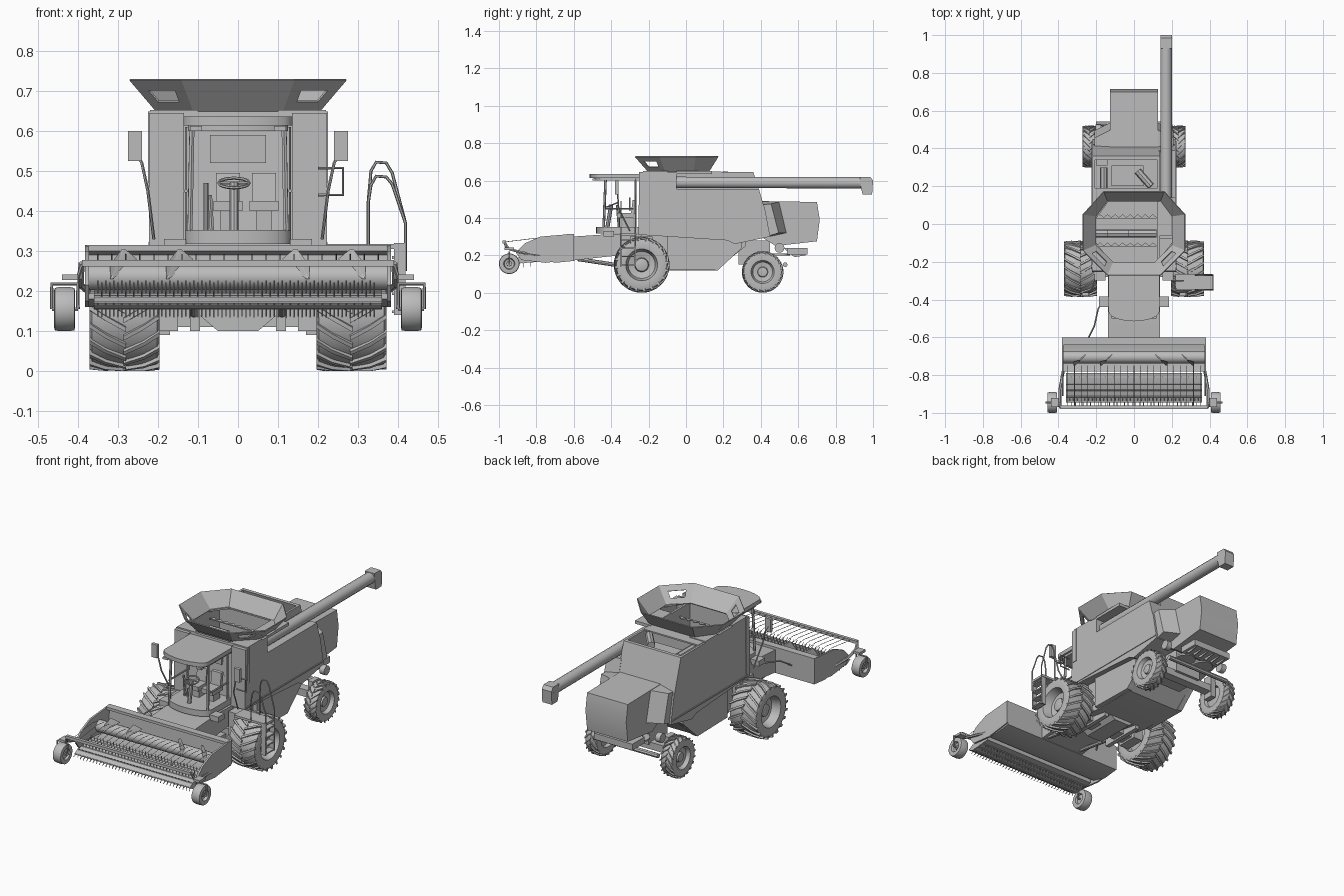
import bpy, bmesh, math

if "Cube" in bpy.data.objects:
    bpy.data.objects.remove(bpy.data.objects["Cube"], do_unlink=True)

grey = bpy.data.materials.new("plain_grey")
grey.use_nodes = True
grey.diffuse_color = (0.5, 0.5, 0.5, 1)
grey.node_tree.nodes["Principled BSDF"].inputs["Base Color"].default_value = (0.5, 0.5, 0.5, 1)


def link(name, me):
    ob = bpy.data.objects.new(name, me)
    bpy.context.collection.objects.link(ob)
    me.materials.append(grey)
    return ob


def mesh(name, verts, faces):
    me = bpy.data.meshes.new(name)
    me.from_pydata(verts, [], faces)
    bm = bmesh.new()
    bm.from_mesh(me)
    bmesh.ops.recalc_face_normals(bm, faces=bm.faces)
    bm.to_mesh(me)
    bm.free()
    return link(name, me)


def prism(name, pts, a, b, axis="x"):
    """Extrude a 2D outline from a to b: (y, z) along x, (x, z) along y or (x, y) along z."""
    put = {"x": lambda p, t: (t, p[0], p[1]), "y": lambda p, t: (p[0], t, p[1]),
           "z": lambda p, t: (p[0], p[1], t)}[axis]
    n = len(pts)
    verts = [put(p, t) for t in (a, b) for p in pts]
    faces = [list(range(n)), list(range(n, 2 * n))]
    faces += [(i, (i + 1) % n, n + (i + 1) % n, n + i) for i in range(n)]
    return mesh(name, verts, faces)


def box(name, x0, x1, y0, y1, z0, z1):
    return prism(name, [(y0, z0), (y1, z0), (y1, z1), (y0, z1)], x0, x1)


def tubes(name, paths, r, res=2):
    """Round bars along point paths, joined in one mesh."""
    cu = bpy.data.curves.new(name, "CURVE")
    cu.dimensions = "3D"
    cu.bevel_depth, cu.bevel_resolution, cu.use_fill_caps = r, res, True
    for path in paths:
        sp = cu.splines.new("POLY")
        sp.points.add(len(path) - 1)
        for p, co in zip(sp.points, path):
            p.co = (*co, 1)
    tmp = bpy.data.objects.new(name + "_path", cu)
    bpy.context.collection.objects.link(tmp)
    dg = bpy.context.evaluated_depsgraph_get()
    me = bpy.data.meshes.new_from_object(tmp.evaluated_get(dg))
    bpy.data.objects.remove(tmp, do_unlink=True)
    me.materials.clear()
    return link(name, me)


def lathe(name, prof, c, n=40):
    """Spin an (x, radius) outline around the x axis through c."""
    m = len(prof)
    verts = [(c[0] + x, c[1] - r * math.cos(2 * math.pi * i / n), c[2] + r * math.sin(2 * math.pi * i / n))
             for i in range(n) for x, r in prof]
    faces = [(i * m + j, i * m + j + 1, (i + 1) % n * m + j + 1, (i + 1) % n * m + j)
             for i in range(n) for j in range(m - 1)]
    faces += [[i * m for i in range(n)], [i * m + m - 1 for i in range(n)]]
    return mesh(name, verts, faces)


def wheel(name, s, xc, y, r, w, rim, lugs):
    """Tyre with dished rim; lugs is the number of chevron bars on each half."""
    h, t = w / 2, r * (0.945 if lugs else 1)
    prof = [(-h * .6, rim * .3), (-h * .5, rim * .9), (-h * .95, rim), (-h, t * .85), (-h * .93, t * .96),
            (-h * .5, t), (h * .5, t), (h * .93, t * .96), (h, t * .85), (h * .95, rim),
            (h * .4, rim * .85), (h * .3, rim * .45), (h * .55, rim * .4), (h * .6, rim * .2)]
    z = r if lugs else 0.155
    lathe(name, [(s * x, q) for x, q in prof], (s * xc, y, z))
    verts, faces = [], []
    for side in (-1, 1):
        for i in range(lugs):
            a0 = 2 * math.pi * (i + (0.5 if side > 0 else 0)) / lugs
            k = len(verts)
            for x, da, drop in ((-.04 * h, 0, 0), (.55 * h, .2, 0), (h * 1.0, .38, .03 * r)):
                for a, q in ((-.05, t * .94), (.05, t * .94), (.04, r), (-.04, r)):
                    a += a0 + da
                    verts.append((s * xc + side * x, y - (q - drop) * math.cos(a), z + (q - drop) * math.sin(a)))
            for b in (k, k + 4):
                faces += [(b + j, b + (j + 1) % 4, b + 4 + (j + 1) % 4, b + 4 + j) for j in range(4)]
            faces += [(k, k + 1, k + 2, k + 3), (k + 8, k + 9, k + 10, k + 11)]
    if lugs:
        mesh(name + "_lugs", verts, faces)


# Main body with an open tank and engine bay on top
prism("body", [(-.25, .31), (-.24, .46), (.42, .46), (.45, .30), (.26, .26), (.22, .28)], -.22, .22)
prism("right_wall", [(-.24, .45), (-.23, .645), (.36, .645), (.42, .45)], -.22, -.207)
prism("left_wall_inner", [(-.24, .45), (-.23, .645), (.36, .645), (.42, .45)], .125, .137)
prism("left_wall_front", [(-.24, .45), (-.23, .645), (-.05, .645), (-.05, .45)], .207, .22)
prism("unloader_shelf", [(-.08, .45), (-.08, .555), (.39, .555), (.42, .45)], .13, .22)
box("unloader_bulkhead", .13, .22, -.06, -.05, .45, .645)
prism("front_wall", [(-.24, .45), (-.23, .648), (-.215, .648), (-.215, .45)], -.225, .225)
box("tank_rear_wall", -.21, .13, .13, .14, .45, .645)
prism("rear_slope", [(.36, .645), (.42, .45), (.40, .45), (.34, .645)], -.22, .137)
box("window_frame", -.07, .07, -.246, -.235, .52, .59)
prism("lower_body", [(-.24, .31), (-.22, .14), (-.1, .12), (.16, .12), (.32, .25), (.32, .31)], -.165, .165)
for s in (-1, 1):
    prism("lower_side_panel", [(-.1, .3), (-.1, .125), (.17, .12), (.30, .24), (.30, .30)], s * .16, s * .19)
    prism("side_seam", [(-.24, .315), (.44, .315), (.44, .322), (-.24, .322)], s * .219, s * .224)
    prism("front_column", [(-.255, .31), (-.25, .645), (-.22, .645), (-.22, .31)], s * .135, s * .222)

# Grain tank extension, octagonal with two window holes
top = [(.14, -.27), (.268, -.14), (.268, .05), (.16, .17)]
low = [(.11, -.2), (.2, -.11), (.2, .04), (.14, .12)]
ring = lambda q, z: [(x, y, z) for x, y in q] + [(-x, y, z) for x, y in reversed(q)]
flare = mesh("tank_extension", ring(low, .65) + ring(top, .73),
             [(i, (i + 1) % 8, 8 + (i + 1) % 8, 8 + i) for i in range(8)])
bm = bmesh.new()
bm.from_mesh(flare.data)
bm.faces.ensure_lookup_table()
panes = [bm.faces[0], bm.faces[6]]
bmesh.ops.inset_individual(bm, faces=panes, thickness=.034, use_even_offset=True)
bmesh.ops.delete(bm, geom=panes, context="FACES")
bm.to_mesh(flare.data)
bm.free()
flare.modifiers.new("sheet", "SOLIDIFY").thickness = .005
for s in (-1, 1):
    prism("tank_corner_front", [(s * .10, -.23), (s * .22, -.23), (s * .22, -.1), (s * .2, -.1)], .642, .652, "z")
    prism("tank_corner_rear", [(s * .2, .03), (s * .22, .03), (s * .22, .14), (s * .12, .14)], .642, .652, "z")
box("tank_left_lip", .125, .22, -.05, .14, .635, .65)
box("tank_rear_lip", -.21, .13, .12, .19, .64, .648)

# Machinery inside tank and engine bay
tubes("tank_auger", [[(-.2, -.05, .57), (.12, -.05, .57)], [(-.14, -.05, .59), (-.03, -.05, .59)]], .022)
for y in (-.12, .03):
    prism("toothed_bar", [(-.2, y)] + [(-.2 + .02 * i, y + (.022 if i % 2 else .005)) for i in range(17)] + [(.12, y)], .6, .606, "z")
box("engine_deck", -.208, .126, .135, .37, .45, .545)
box("engine_block", -.12, .05, .2, .31, .54, .6)
tubes("exhaust", [[(-.16, .16, .61), (-.16, .3, .61)], [(.02, .28, .62), (.09, .2, .63)]], .02)
box("radiator_screen", -.2, -.14, .31, .35, .54, .62)

# Rear straw hood and spreader
prism("rear_hood", [(.39, .49), (.70, .485), (.715, .39), (.70, .275), (.48, .25), (.40, .3)], -.127, .127)
for s in (-1, 1):
    mesh("hood_shoulder", [(s * x, y, z) for x, y, z in (
        (.21, .40, .47), (.21, .455, .475), (.21, .495, .32), (.21, .40, .29),
        (.12, .40, .488), (.12, .50, .488), (.12, .54, .32), (.12, .40, .29))],
        [(0, 1, 2, 3), (4, 5, 6, 7), (0, 1, 5, 4), (1, 2, 6, 5), (2, 3, 7, 6), (3, 0, 4, 7)])
    lathe("side_pulley", [(0, .026), (.03, .026)], (s * .19 - .015, .50, .24), 20)
    tubes("spreader_disc", [[(s * .06, .5, .2), (s * .06, .5, .21)]], .055, 4)
box("spreader_deck", -.12, .12, .54, .65, .205, .24)
for i in range(6):
    prism("spreader_fin", [(.52, .24), (.64, .24), (.64, .2), (.58, .19)], -.1 + .04 * i, -.095 + .04 * i)

# Unloading tube with spout
tubes("unloading_tube", [[(.17, -.05, .59), (.17, .98, .588)]], .031, 5)
prism("unloading_spout", [(.93, .62), (.985, .62), (1, .60), (.995, .525), (.945, .525), (.935, .56)], .14, .2)

# Wheels and axles
for s, side in ((1, "left"), (-1, "right")):
    wheel(side + "_front_wheel", s, .283, -.237, .149, .175, .085, 20)
    wheel(side + "_rear_wheel", s, .235, .41, .111, .075, .062, 20)
    wheel(side + "_gauge_wheel", s, .433, -.945, .055, .052, .03, 0)
    box(side + "_rear_knuckle", s * .17, s * .2, .38, .44, .09, .22)
    box(side + "_final_drive", s * .15, s * .21, -.3, -.18, .1, .3)
    box(side + "_frame_rail", s * .095, s * .12, -.35, -.1, .1, .16)
box("front_axle", -.2, .2, -.28, -.2, .11, .19)
box("rear_axle", -.2, .2, .385, .435, .12, .16)
box("rear_axle_support", -.08, .08, .28, .45, .15, .28)
tubes("rear_tow_pin", [[(-.2, .53, .15), (.2, .53, .15)]], .013)


# Cab with curved roof and floor, open between the posts
def slab(name, w, back, front, bow, z0, z1):
    arc = [(w * math.cos(math.pi * i / 12), front - bow * math.sin(math.pi * i / 12)) for i in range(13)]
    return prism(name, [(-w, back), (w, back)] + arc, z0, z1, "z")


slab("cab_roof", .136, -.22, -.46, .055, .613, .636)
slab("cab_roof_rim", .125, -.22, -.44, .05, .6, .614)
slab("cab_floor", .132, -.24, -.42, .06, .318, .352)
for s in (-1, 1):
    tubes("cab_posts", [[(s * .12, -.44, .35), (s * .115, -.43, .61)], [(s * .125, -.27, .35), (s * .125, -.27, .61)]], .007, 1)
    tubes("door_rail", [[(s * .13, -.43, .45), (s * .13, -.28, .45)]], .005, 1)
    box("cab_step", s * .13, s * .185, -.44, -.385, .30, .33)
    box("work_light", s * .09, s * .12, -.5, -.48, .6, .612)
    box("mirror", s * .24, s * .275, -.38, -.362, .525, .6)
    tubes("mirror_arm", [[(s * .21, -.3, .33), (s * .225, -.36, .45), (s * .24, -.365, .52), (s * .262, -.365, .56)]], .004, 1)
for x, n in ((.065, "driver"), (-.025, "passenger")):
    box(n + "_seat_base", x - .02, x + .02, -.34, -.28, .35, .4)
    box(n + "_seat_cushion", x - .036, x + .036, -.37, -.28, .4, .425)
    prism(n + "_seat_back", [(-.295, .42), (-.285, .495), (-.265, .495), (-.275, .42)], x - .03, x + .03)
tubes("steering_column", [[(-.01, -.42, .35), (-.01, -.4, .47)]], .011)
loop = [(-.01 + .038 * math.cos(i * math.pi / 8), -.395 + .03 * math.sin(i * math.pi / 8),
         .47 + .012 * math.sin(i * math.pi / 8)) for i in range(17)]
tubes("steering_wheel", [loop, [loop[0], loop[8]]], .004, 1)
tubes("control_levers", [[(-.08, -.36, .35), (-.08, -.37, .47)], [(-.065, -.36, .35), (-.07, -.36, .44)]], .006, 1)

# Ladder, platform and handrails on the left
box("ladder_platform", .22, .415, -.35, -.265, .305, .318)
for y, d in ((-.348, .035), (-.272, 0)):
    box("ladder_side", .39, .418, y - .004, y + .004, .14, .32)
    tubes("handrail", [[(.325, y, .31), (.325, y, .42), (.332, y, .5 - d), (.345, y, .522 - d), (.37, y, .52 - d),
                        (.385, y, .495 - d * .8), (.418, y, .37), (.418, y, .25)]], .004, 1)
for i in range(4):
    box("ladder_step", .385, .42, -.348, -.272, .145 + .045 * i, .152 + .045 * i)
tubes("door_grab_rail", [[(.2, -.3, .44), (.262, -.3, .44), (.262, -.3, .507), (.2, -.3, .507)]], .004, 1)

# Feeder house
prism("feeder_house", [(-.61, .30), (-.38, .315), (-.24, .31), (-.24, .21), (-.4, .195), (-.61, .172)], -.138, .138)
prism("feeder_keel", [(-.12, .16), (-.05, .1), (.05, .1), (.12, .16)], -.33, -.1, "y")
tubes("lift_rams", [[(s * .11, -.58, .18), (s * .11, -.25, .13)] for s in (-1, 1)], .011)
tubes("hose", [[(-.24, -.6, .24), (-.21, -.54, .28), (-.19, -.45, .3), (-.16, -.4, .31)]], .004, 1)

# Header trough with auger
prism("header_trough", [(-.6, .315), (-.64, .315), (-.64, .3), (-.615, .29), (-.62, .2), (-.68, .185), (-.78, .195),
                        (-.78, .18), (-.7, .16), (-.6, .17)], -.38, .375)
for x in (-.382, .372):
    prism("header_end", [(-.91, .215), (-.86, .265), (-.78, .3), (-.6, .315), (-.6, .18), (-.75, .16), (-.88, .175)], x, x + .01)
tubes("header_auger", [[(-.375, -.705, .235), (.372, -.705, .235)]], .033, 5)
for x in (-.29, -.15, .14, .28):
    k = .03 if x < 0 else -.03
    mesh("auger_flight", [(x + d + e, y, z) for e in (0, .008) for d, y, z in
                          ((-k, -.75, .23), (k, -.69, .28), (0, -.72, .305), (-k, -.73, .265))],
         [(0, 1, 2, 3), (4, 5, 6, 7), (0, 1, 5, 4), (1, 2, 6, 5), (2, 3, 7, 6), (3, 0, 4, 7)])

# Pickup belt with rows of tines above, in front and below
prism("pickup_belt", [(-.79, .205), (-.92, .185), (-.945, .17), (-.92, .155), (-.79, .165)], -.36, .36)
rows = [(-.81, .2, 0, .026), (-.845, .195, 0, .026), (-.88, .19, 0, .026), (-.915, .185, -.02, .015),
        (-.94, .17, -.025, -.005), (-.91, .157, -.01, -.022), (-.87, .158, 0, -.022), (-.83, .162, 0, -.022)]
tines = []
for row, (y, z, dy, dz) in enumerate(rows):
    for i in range(35):
        x = -.35 + .02 * i + .01 * (row % 2)
        tines.append([(x, y, z), (x, y + dy, z + dz)])
tubes("pickup_tines", tines, .0018, 0)
tubes("belt_slats", [[(-.36, y, z), (.36, y, z)] for y, z, dy, dz in rows], .004, 1)

# Wind guard and gauge wheel arms
box("guard_bar", -.39, .39, -.98, -.962, .262, .278)
tubes("guard_rods", [[(-.35 + .035 * i, -.965, .272), (-.35 + .035 * i, -.8, .292), (-.35 + .035 * i, -.75, .285)] for i in range(21)], .0016, 0)
for s in (-1, 1):
    tubes("gauge_arm", [[(s * .375, -.78, .2), (s * .393, -.88, .215), (s * .393, -.95, .235), (s * .39, -.97, .27)]], .008, 1)
    tubes("gauge_fork", [[(s * .39, -.97, .265), (s * .4, -.96, .235), (s * .433, -.945, .235)],
                         [(s * .465, -.945, .155), (s * .465, -.945, .218), (s * .4, -.945, .218), (s * .4, -.945, .155)],
                         [(s * .4, -.945, .155), (s * .465, -.945, .155)]], .005, 1)
    box("gauge_bracket", s * .4, s * .44, -.97, -.92, .228, .242)

# Smooth round parts, keep edges sharp; the tank extension stays flat
bpy.ops.object.select_all(action="DESELECT")
for ob in bpy.context.collection.objects:
    if ob.type == "MESH" and ob != flare and grey in list(ob.data.materials):
        ob.select_set(True)
        bpy.context.view_layer.objects.active = ob
bpy.ops.object.shade_smooth_by_angle(angle=math.radians(35))
